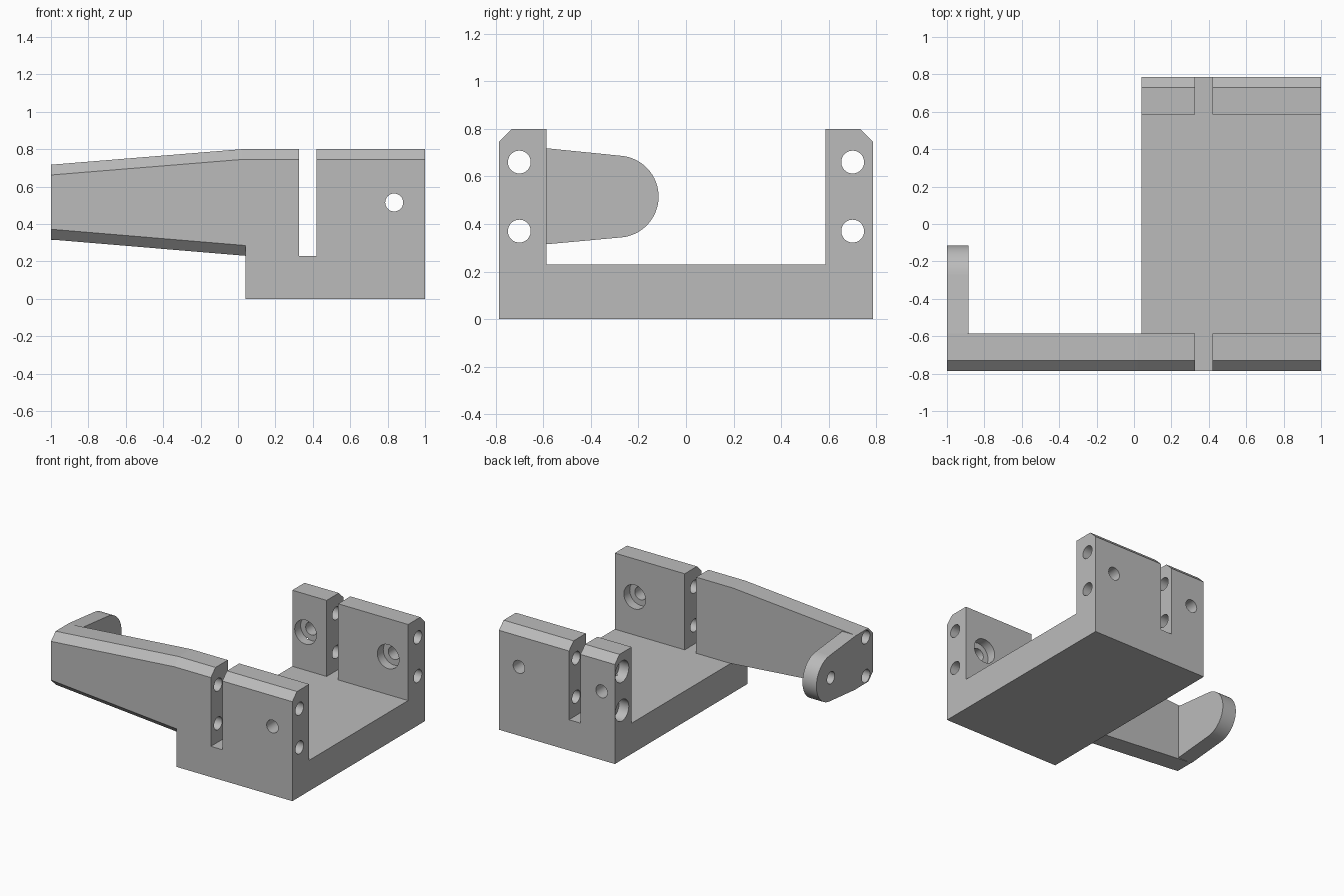
import bpy, bmesh, math
from mathutils import Matrix, Vector

cube = bpy.data.objects.get("Cube")
if cube:
    bpy.data.objects.remove(cube, do_unlink=True)

grey = bpy.data.materials.new("light grey")
grey.use_nodes = True
colour = (0.5, 0.5, 0.5, 1)
grey.diffuse_color = colour
grey.node_tree.nodes["Principled BSDF"].inputs["Base Color"].default_value = colour

LEFT, RIGHT, HALF, INNER = 1.0, 0.04, 0.785, 0.585
FLOOR, TOP, BEVEL = 0.23, 0.8, 0.055
HOLE_R, HOLE_Y, HOLE_ZS, MID_Z = 0.048, 0.7, (0.37, 0.66), 0.515


def add_object(name, bm):
    bmesh.ops.recalc_face_normals(bm, faces=bm.faces)
    mesh = bpy.data.meshes.new(name)
    bm.to_mesh(mesh)
    bm.free()
    mesh.materials.append(grey)
    obj = bpy.data.objects.new(name, mesh)
    bpy.context.collection.objects.link(obj)
    return obj


def loft(name, sections):
    """Join matching closed sections and cap both ends."""
    bm = bmesh.new()
    rings = [[bm.verts.new(p) for p in s] for s in sections]
    n = len(rings[0])
    for a, b in zip(rings, rings[1:]):
        for i in range(n):
            j = (i + 1) % n
            bm.faces.new((a[i], a[j], b[j], b[i]))
    bm.faces.new(rings[0])
    bm.faces.new(rings[-1])
    return add_object(name, bm)


def box(name, low, high):
    bm = bmesh.new()
    low, high = Vector(low), Vector(high)
    bmesh.ops.create_cube(bm, size=1, matrix=Matrix.Translation((low + high) / 2)
                          @ Matrix.Diagonal((*(high - low), 1)))
    return add_object(name, bm)


def rod(start, end, radius):
    bm = bmesh.new()
    start, end = Vector(start), Vector(end)
    axis = end - start
    turn = axis.to_track_quat("Z", "Y").to_matrix().to_4x4()
    bmesh.ops.create_cone(bm, cap_ends=True, segments=40, radius1=radius, radius2=radius,
                          depth=axis.length,
                          matrix=Matrix.Translation((start + end) / 2) @ turn)
    return add_object("hole_cutter", bm)


def cut(obj, cutters):
    bpy.context.view_layer.objects.active = obj
    for cutter in cutters:
        cutter.hide_render = True
        mod = obj.modifiers.new("cut", "BOOLEAN")
        mod.operation, mod.solver, mod.object = "DIFFERENCE", "EXACT", cutter
        bpy.ops.object.modifier_apply(modifier=mod.name)
        bpy.data.objects.remove(cutter, do_unlink=True)


def long_holes(y):
    return [rod((-1.2, y, z), (1.2, y, z), HOLE_R) for z in HOLE_ZS]


def cross_hole(x, side):
    """Through hole with a wide counterbore on the inner face of a wall."""
    return [rod((x, side * 0.5, MID_Z), (x, side * 0.9, MID_Z), HOLE_R),
            rod((x, side * 0.5, MID_Z), (x, side * (INNER + 0.07), MID_Z), 0.09)]


def slot(side):
    ys = sorted((side * 0.5, side * 0.9))
    return [box("slot_cutter", (0.325, ys[0], FLOOR), (0.42, ys[1], 1))]


# Front wall with its tapering arm, chamfered on the outer edges
def front_section(y, c):
    outline = [(-LEFT, 0.717 - c), (0.02, TOP - c), (LEFT, TOP - c), (LEFT, 0),
               (RIGHT, 0), (RIGHT, FLOOR + c), (-LEFT, 0.317 + c)]
    return [(x, y, z) for x, z in outline]


front_wall = loft("front_wall_and_arm", [front_section(-HALF, BEVEL),
                                         front_section(BEVEL - HALF, 0),
                                         front_section(-INNER, 0)])
cut(front_wall, slot(-1) + long_holes(-HOLE_Y) + cross_hole(0.835, -1))

# Back wall, chamfered on the outer top edge
wall_outline = [(INNER, 0), (HALF, 0), (HALF, TOP - BEVEL), (HALF - BEVEL, TOP), (INNER, TOP)]
back_wall = loft("back_wall", [[(x, y, z) for y, z in wall_outline] for x in (RIGHT, LEFT)])
end_bores = [rod((-0.1, HOLE_Y, z), (RIGHT + 0.08, HOLE_Y, z), 0.08) for z in HOLE_ZS]
cut(back_wall, slot(1) + long_holes(HOLE_Y) + end_bores
    + cross_hole(0.835, 1) + cross_hole(0.15, 1))

# Floor plate between the walls
floor = box("floor_plate", (RIGHT, -INNER, 0), (LEFT, INNER, FLOOR))

# Rounded tab at the end of the arm, with a blind hole
tab_y, tab_r = -0.287, 0.172
tab_outline = [(-INNER, 0.315), (-INNER, 0.718)]
for i in range(33):
    a = math.radians(84 - 168 * i / 32)
    tab_outline.append((tab_y + tab_r * math.cos(a), MID_Z + tab_r * math.sin(a)))
tab = loft("end_tab", [[(x, y, z) for y, z in tab_outline] for x in (-LEFT, -0.885)])
cut(tab, [rod((-1.2, tab_y, MID_Z), (-0.92, tab_y, MID_Z), 0.045)])

# Smooth round surfaces, keep machined edges sharp
bpy.ops.object.select_all(action="DESELECT")
for part in (front_wall, back_wall, floor, tab):
    part.select_set(True)
bpy.context.view_layer.objects.active = front_wall
bpy.ops.object.shade_smooth_by_angle(angle=math.radians(20))
# Shallow bends stay crisp on the flat-sided parts
for part in (front_wall, tab):
    for face in part.data.polygons:
        if len(face.vertices) > 4 or face.area > 0.03:
            face.use_smooth = False
